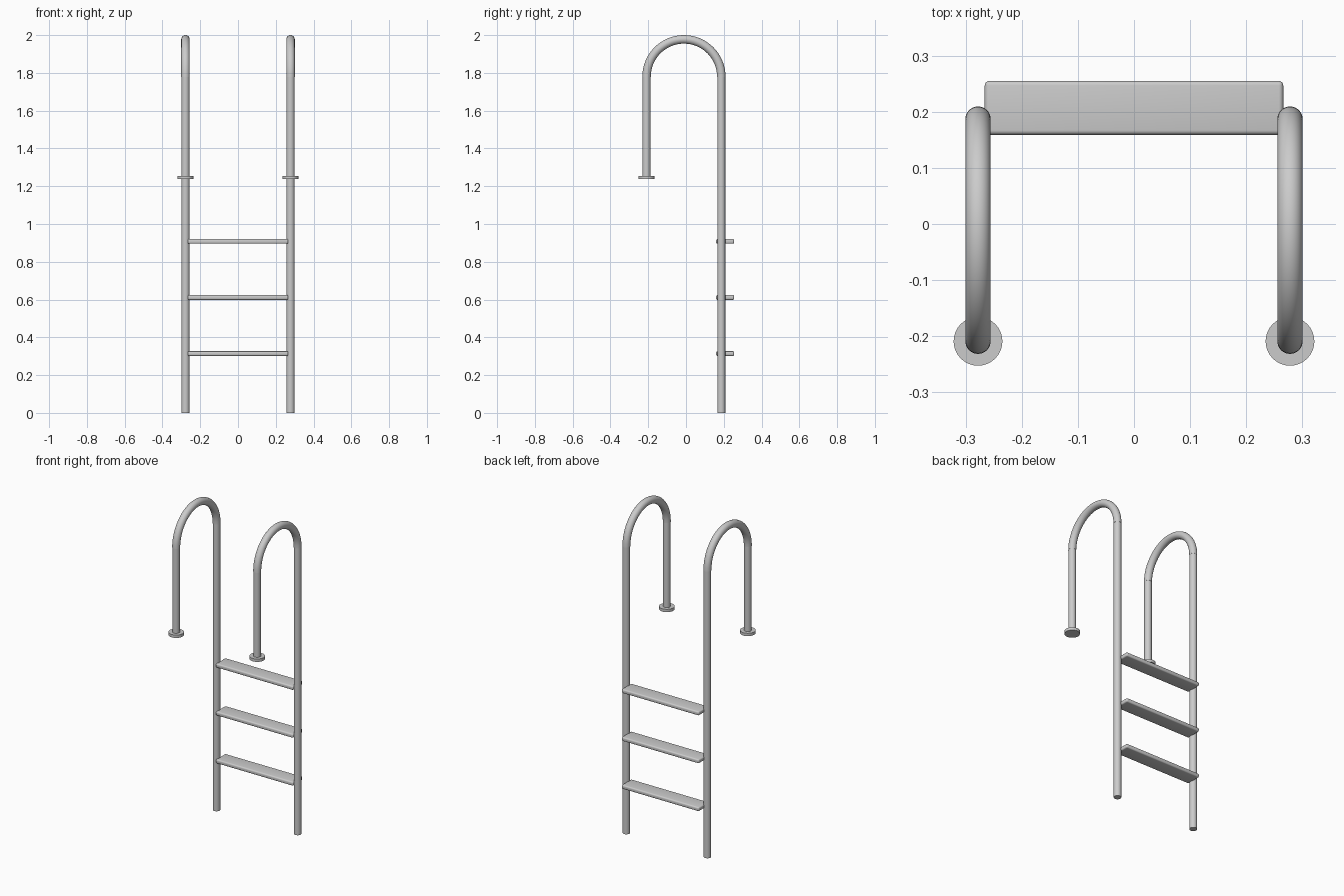
import bpy, bmesh, math

if "Cube" in bpy.data.objects:
    bpy.data.objects.remove(bpy.data.objects["Cube"])

steel = bpy.data.materials.new("brushed_steel")
steel.diffuse_color = (0.6, 0.6, 0.6, 1)
steel.use_nodes = True
steel.node_tree.nodes["Principled BSDF"].inputs["Base Color"].default_value = steel.diffuse_color

RAIL_X, REAR_Y, FRONT_Y = 0.278, 0.187, -0.209
ARCH_R = (REAR_Y - FRONT_Y) / 2
ARCH_Y = (REAR_Y + FRONT_Y) / 2
TUBE_R, ARCH_TUBE_R = 0.0215, 0.0225
ARCH_Z = 2.0 - ARCH_R - ARCH_TUBE_R
FOOT_Z = 1.237


def finish(obj, name):
    obj.name = name
    obj.data.materials.append(steel)
    bpy.ops.object.select_all(action='DESELECT')
    obj.select_set(True)
    bpy.context.view_layer.objects.active = obj
    bpy.ops.object.shade_smooth_by_angle(angle=math.radians(40))


def cylinder(name, x, y, z0, z1, r):
    bpy.ops.mesh.primitive_cylinder_add(vertices=32, radius=r, depth=z1 - z0,
                                        location=(x, y, (z0 + z1) / 2))
    finish(bpy.context.object, name)


def arch(name, x, segments=32, sides=32):
    # half ring of tube joining the front and rear posts
    bm = bmesh.new()
    rings = []
    for i in range(segments + 1):
        a = math.pi * i / segments
        ring = []
        for j in range(sides):
            b = 2 * math.pi * j / sides
            d = ARCH_R + ARCH_TUBE_R * math.cos(b)
            ring.append(bm.verts.new((x + ARCH_TUBE_R * math.sin(b),
                                      ARCH_Y + d * math.cos(a),
                                      ARCH_Z + d * math.sin(a))))
        rings.append(ring)
    for r0, r1 in zip(rings, rings[1:]):
        for j in range(sides):
            k = (j + 1) % sides
            bm.faces.new((r0[j], r0[k], r1[k], r1[j]))
    bm.faces.new(rings[0])
    bm.faces.new(rings[-1])
    bmesh.ops.recalc_face_normals(bm, faces=bm.faces)
    mesh = bpy.data.meshes.new(name)
    bm.to_mesh(mesh)
    bm.free()
    obj = bpy.data.objects.new(name, mesh)
    bpy.context.collection.objects.link(obj)
    finish(obj, name)


# handrails: long rear post, arch, short front post and its mounting flange
for side, x in (("left", -RAIL_X), ("right", RAIL_X)):
    cylinder(side + "_rear_post", x, REAR_Y, 0, ARCH_Z, TUBE_R)
    cylinder(side + "_front_post", x, FRONT_Y, FOOT_Z + 0.005, ARCH_Z, TUBE_R)
    cylinder(side + "_flange", x, FRONT_Y, FOOT_Z, FOOT_Z + 0.018, 0.0435)
    arch(side + "_arch", x)

# steps: rounded flat treads
for i in range(3):
    bpy.ops.mesh.primitive_cube_add(size=1, location=(0, 0.207, 0.314 + 0.297 * i))
    tread = bpy.context.object
    tread.scale = (0.532, 0.096, 0.025)
    bpy.ops.object.transform_apply(location=False, rotation=False, scale=True)
    bevel = tread.modifiers.new("rounded_edges", 'BEVEL')
    bevel.width = 0.008
    bevel.segments = 4
    bpy.ops.object.modifier_apply(modifier=bevel.name)
    finish(tread, "step_%d" % (i + 1))
